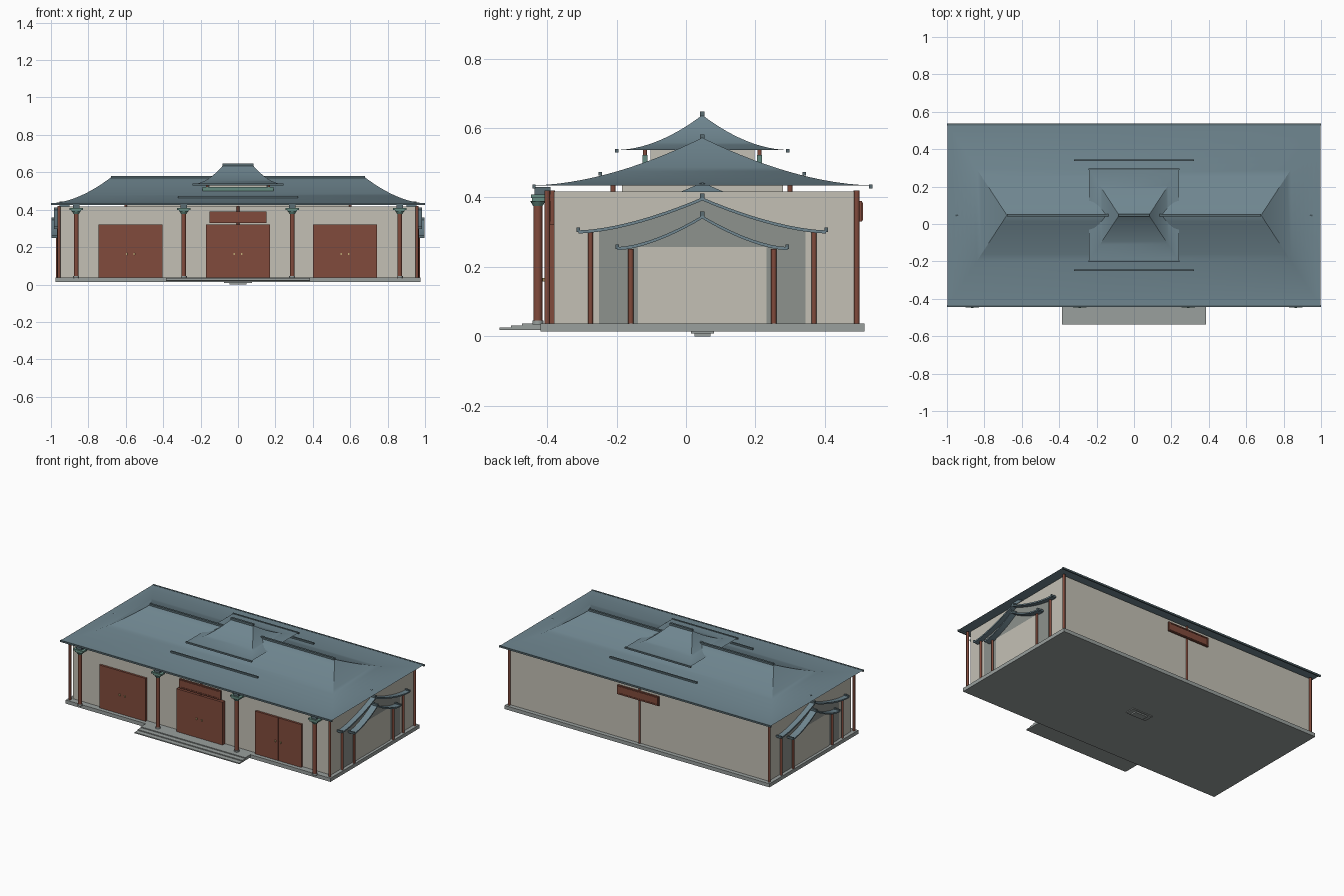
import bpy, bmesh
from math import pi

if "Cube" in bpy.data.objects:
    bpy.data.objects.remove(bpy.data.objects["Cube"])

CY = 0.047  # y of the ridge line

def mat(name, r, g, b):
    m = bpy.data.materials.new(name)
    m.diffuse_color = (r, g, b, 1)
    m.use_nodes = True
    m.node_tree.nodes["Principled BSDF"].inputs["Base Color"].default_value = m.diffuse_color
    return m

ROOF = mat("roof_tile", .16, .24, .28)
TRIM = mat("dark_trim", .10, .15, .17)
WALL = mat("plaster", .55, .53, .46)
RED = mat("red_wood", .22, .07, .045)
STONE = mat("stone", .32, .35, .34)
GREEN = mat("green_beam", .13, .26, .22)
SHADE = mat("gable_plaster", .27, .29, .27)
BRASS = mat("brass", .6, .45, .2)

def finish(name, bm, m, smooth=False):
    bmesh.ops.recalc_face_normals(bm, faces=bm.faces)
    me = bpy.data.meshes.new(name)
    bm.to_mesh(me)
    bm.free()
    ob = bpy.data.objects.new(name, me)
    bpy.context.collection.objects.link(ob)
    me.materials.append(m)
    if smooth:
        bpy.context.view_layer.objects.active = ob
        ob.select_set(True)
        bpy.ops.object.shade_smooth_by_angle(angle=pi / 6)
        ob.select_set(False)
    return ob

def box(name, x0, x1, y0, y1, z0, z1, m):
    bm = bmesh.new()
    bmesh.ops.create_cube(bm, size=1)
    for v in bm.verts:
        v.co = ((x0 + x1) / 2 + v.co.x * (x1 - x0), (y0 + y1) / 2 + v.co.y * (y1 - y0),
                (z0 + z1) / 2 + v.co.z * (z1 - z0))
    return finish(name, bm, m)

def post(name, x, y, z0, z1, r, m, r2=None):
    bm = bmesh.new()
    bmesh.ops.create_cone(bm, cap_ends=True, segments=16, radius1=r, radius2=r2 or r, depth=z1 - z0)
    bmesh.ops.translate(bm, verts=bm.verts, vec=(x, y, (z0 + z1) / 2))
    return finish(name, bm, m, True)

def hip_roof(name, hx, hy, ridge, z0, z1, p, n=14):
    # stacked rectangles shrinking to the ridge along a concave slope
    bm = bmesh.new()
    rings = []
    for i in range(n + 1):
        t = i / n
        x, y, z = hx + (ridge - hx) * t, hy * (1 - t) + .0005, z0 + (z1 - z0) * t ** p
        rings.append([bm.verts.new((sx * x, CY + sy * y, z))
                      for sx, sy in ((-1, -1), (1, -1), (1, 1), (-1, 1))])
    for a, b in zip(rings, rings[1:]):
        for k in range(4):
            bm.faces.new((a[k], a[(k + 1) % 4], b[(k + 1) % 4], b[k]))
    bm.faces.new(rings[0][::-1])
    bm.faces.new(rings[-1])
    return finish(name, bm, ROOF, True)

def prism(name, pts, x0, x1, m):
    # (y, z) outline extruded along x
    bm = bmesh.new()
    f = bm.faces.new([bm.verts.new((x0, y, z)) for y, z in pts])
    ex = bmesh.ops.extrude_face_region(bm, geom=[f])
    for g in ex["geom"]:
        if isinstance(g, bmesh.types.BMVert):
            g.co.x = x1
    return finish(name, bm, m)

def gable_curve(hy, z0, z1, n=20):
    out = []
    for i in range(n + 1):
        u = -1 + 2 * i / n
        out.append((CY + u * hy, z0 + (z1 - z0) * (1 - abs(u)) ** 1.6))
    return out

def eaves(name, hx, hy, z, m=TRIM):
    for s in (-1, 1):
        y = CY + s * hy
        box(name, -hx, hx, y - .005, y + .005, z - .005, z + .006, m)

# plinth, steps and the small foot under the plinth
box("plinth", -.975, .975, -.42, .515, .013, .037, STONE)
for i in range(3):
    box("step", -.385, .385, -.537 + .032 * i, -.42, .018 + .006 * i, .025 + .006 * i, STONE)
box("foot_upper", -.075, .075, .015, .08, .008, .014, STONE)
box("foot_lower", -.045, .045, .025, .07, 0, .009, STONE)

# hall walls and attic
box("hall_walls", -.95, .95, -.38, .487, .036, .417, WALL)
box("attic_wall", -.6, .6, -.185, .28, .41, .437, WALL)
for sx in (-1, 1):
    for y in (-.21, .3):
        post("attic_post", sx * .6, y, .41, .437, .007, RED)
    for y in (-.4, .492):
        post("corner_post", sx * .957, y, .036, .42, .008, RED)
post("back_center_post", 0, .49, .036, .42, .007, RED)
post("front_center_post", 0, -.385, .036, .42, .007, RED)

# front columns with bases and bracket capitals
for x in (-.865, -.29, .29, .865):
    post("front_column", x, -.427, .036, .4, .013, RED)
    post("column_base", x, -.427, .034, .046, .016, STONE)
    post("column_collar", x, -.427, .376, .39, .014, GREEN, .022)
    box("capital_lower", x - .026, x + .026, -.444, -.408, .389, .398, GREEN)
    box("capital_upper", x - .037, x + .037, -.446, -.404, .398, .408, GREEN)
    box("eave_block", x - .018, x + .018, -.436, -.39, .408, .43, TRIM)

# doors
for x, y in ((-.575, -.394), (0, -.405), (.572, -.394)):
    for s in (-1, 1):
        a, b = sorted((x + s * .001, x + s * .17))
        box("door_leaf", a, b, y, -.375, .037, .322, RED)
        post("door_knob", x + s * .02, y - .003, .158, .168, .005, BRASS)

# plaques front and back
for y, s in ((-.39, -1), (.495, 1)):
    a, b = sorted((y, y + s * .012))
    box("plaque_frame", -.153, .153, a, b, .33, .39, RED)
    a, b = sorted((y, y + s * .015))
    for z in (.334, .38):
        box("plaque_border", -.147, .147, a, b, z, z + .006, RED)
    for x in (-.147, .141):
        box("plaque_border", x, x + .006, a, b, .334, .386, RED)

# main roof
hip_roof("main_roof", .998, .487, .68, .435, .572, 1.75)
box("main_ridge", -.68, .68, CY - .007, CY + .007, .566, .581, TRIM)
eaves("main_eave", 1.0, .485, .431)

# tower: middle eave, body, beams, top roof
eaves("middle_eave", .32, .294, .468)
box("tower_body", -.155, .155, CY - .15, CY + .15, .43, .537, WALL)
for s in (-1, 1):
    y = CY + s * .165
    box("tower_beam", -.19, .19, y - .007, y + .007, .5, .522, GREEN)
    for sx in (-1, 1):
        post("tower_post", sx * .165, y, .44, .537, .006, RED)
hip_roof("top_roof", .24, .245, .08, .537, .637, 1.85)
box("top_ridge", -.082, .082, CY - .007, CY + .007, .634, .648, TRIM)
eaves("top_eave", .243, .246, .534)

# side porches: two nested curved gables on each end wall
for s in (-1, 1):
    for tag, hy, z0, z1, wall_h, px, wx, rx, m in (
            ("outer", .357, .305, .4, .322, .96, .953, .985, SHADE),
            ("inner", .245, .257, .348, .206, .966, .957, .996, WALL)):
        top = gable_curve(hy, z0, z1)
        sheet = top + [(y, z - .009) for y, z in reversed(top)]
        prism(tag + "_porch_roof", sheet, s * .94, s * rx, ROOF)
        prism(tag + "_porch_gable", top, s * .94, s * wx, SHADE)
        half = hy - .06
        box(tag + "_porch_wall", *sorted((s * .94, s * wx)), CY - half, CY + half, .036, z0, m)
        for k in (-1, 1):
            y = CY + k * hy
            box(tag + "_porch_eave", *sorted((s * .94, s * rx)), y - .005, y + .005, z0 - .005, z0 + .008, TRIM)
            post(tag + "_porch_post", s * px, CY + k * (wall_h if tag == "outer" else .206),
                 .036, z0 - .006, .0075, RED)
        box(tag + "_porch_ridge", *sorted((s * .94, s * rx)), CY - .007, CY + .007, z1 - .003, z1 + .011, TRIM)
    # small gable tip just under the main eave
    prism("wall_gable_tip", [(CY - .065, .415), (CY, .443), (CY + .065, .415)], s * .9, s * .955, ROOF)
